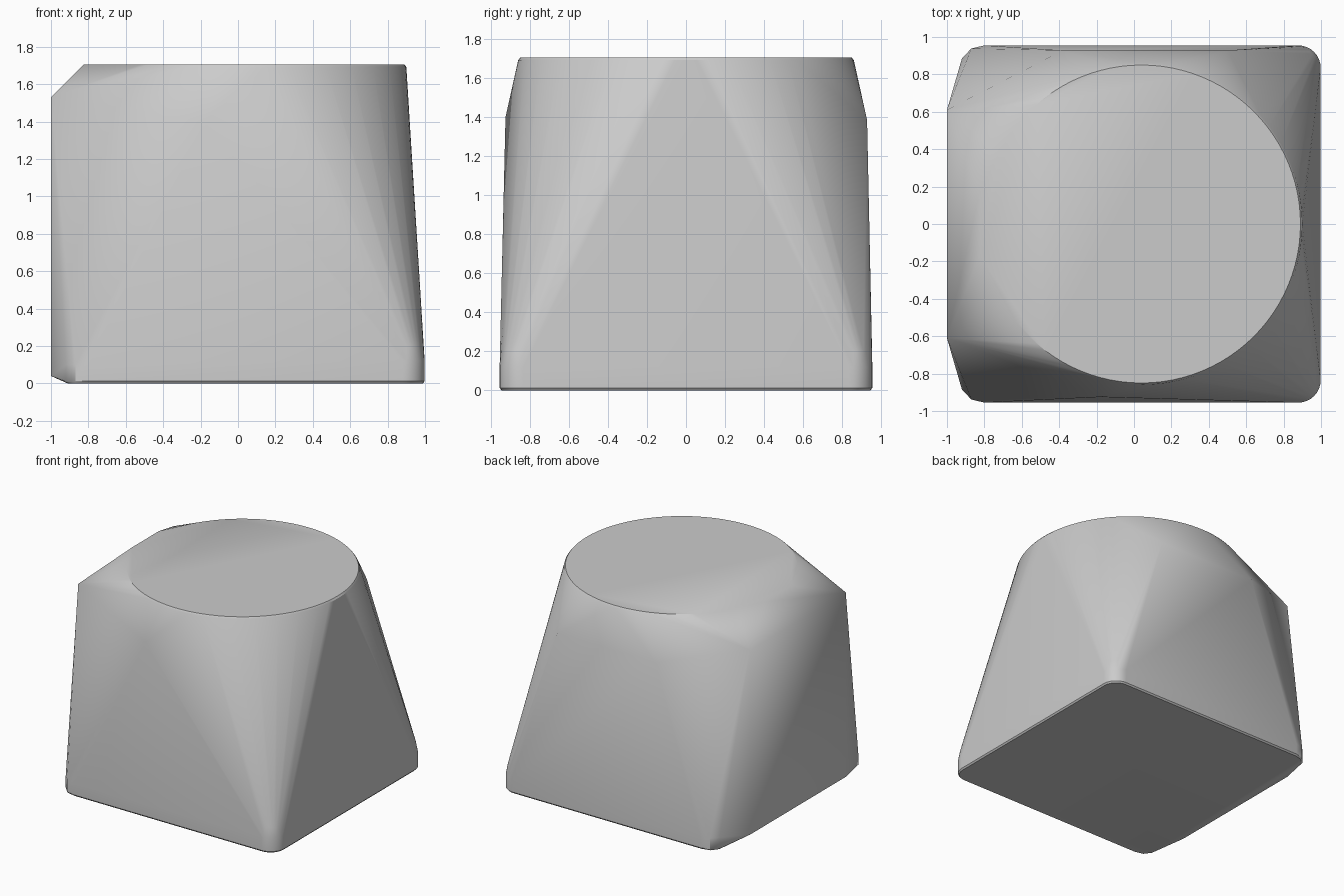
import bpy, bmesh
from math import cos, sin, pi, radians

cube = bpy.data.objects.get("Cube")
if cube:
    bpy.data.objects.remove(cube, do_unlink=True)

# Single plain grey for the whole solid
grey = bpy.data.materials.new("plain_grey")
grey.use_nodes = True
colour = (0.6, 0.6, 0.6, 1)
grey.diffuse_color = colour
grey.node_tree.nodes["Principled BSDF"].inputs["Base Color"].default_value = colour


def arc(cx, cy, r, z, start, end, steps):
    """Points along a horizontal arc, angles in degrees."""
    angles = [radians(start + (end - start) * i / steps) for i in range(steps + 1)]
    return [(cx + r * cos(a), cy + r * sin(a), z) for a in angles]


points = []

# Round top with a fine softened rim
points += arc(0.04, 0, 0.85, 1.705, 0, 360, 96)[:-1]
points += arc(0.04, 0, 0.86, 1.692, 0, 360, 96)[:-1]

for side in (-1, 1):
    # Rounded corners of the base on the +x side, tapering in at the shoulder
    for r, z in ((0.11, 0), (0.12, 0.012), (0.12, 0.12), (0.105, 0.2)):
        points += arc(0.878, side * 0.835, r, z, 0, side * 90, 8)
    # Cut corners of the base on the -x side
    for inset, z in ((0.01, 0), (0, 0.012), (0, 0.1)):
        points += [(-0.92 + inset, side * (0.885 - inset), z),
                   (-0.87, side * (0.938 - inset), z),
                   (-0.80, side * (0.955 - inset), z)]
    # Flat -x face: foot, peak and the ledge running into the top
    points += [(-1, side * 0.61, 0.04), (-1, side * 0.61, 0.1),
               (-1, side * 0.61, 1.53), (-0.825, side * 0.17, 1.705)]

# Raised points on the front and back faces
points += [(-0.18, -0.925, 1.4), (-0.38, 0.928, 1.385), (0.5, 0.928, 1.385)]

# Stretch a tight skin over all of the points
bm = bmesh.new()
for p in points:
    bm.verts.new(p)
hull = bmesh.ops.convex_hull(bm, input=bm.verts)
loose = [g for g in hull["geom_interior"] + hull["geom_unused"]
         if isinstance(g, bmesh.types.BMVert)]
bmesh.ops.delete(bm, geom=list(set(loose)), context="VERTS")
bmesh.ops.dissolve_limit(bm, angle_limit=radians(0.3), verts=bm.verts, edges=bm.edges)
bmesh.ops.recalc_face_normals(bm, faces=bm.faces)

mesh = bpy.data.meshes.new("tapered_block")
bm.to_mesh(mesh)
bm.free()
mesh.materials.append(grey)
block = bpy.data.objects.new("tapered_block", mesh)
bpy.context.collection.objects.link(block)

# Smooth shading that keeps the creases
bpy.ops.object.select_all(action="DESELECT")
block.select_set(True)
bpy.context.view_layer.objects.active = block
bpy.ops.object.shade_smooth_by_angle(angle=radians(30))
